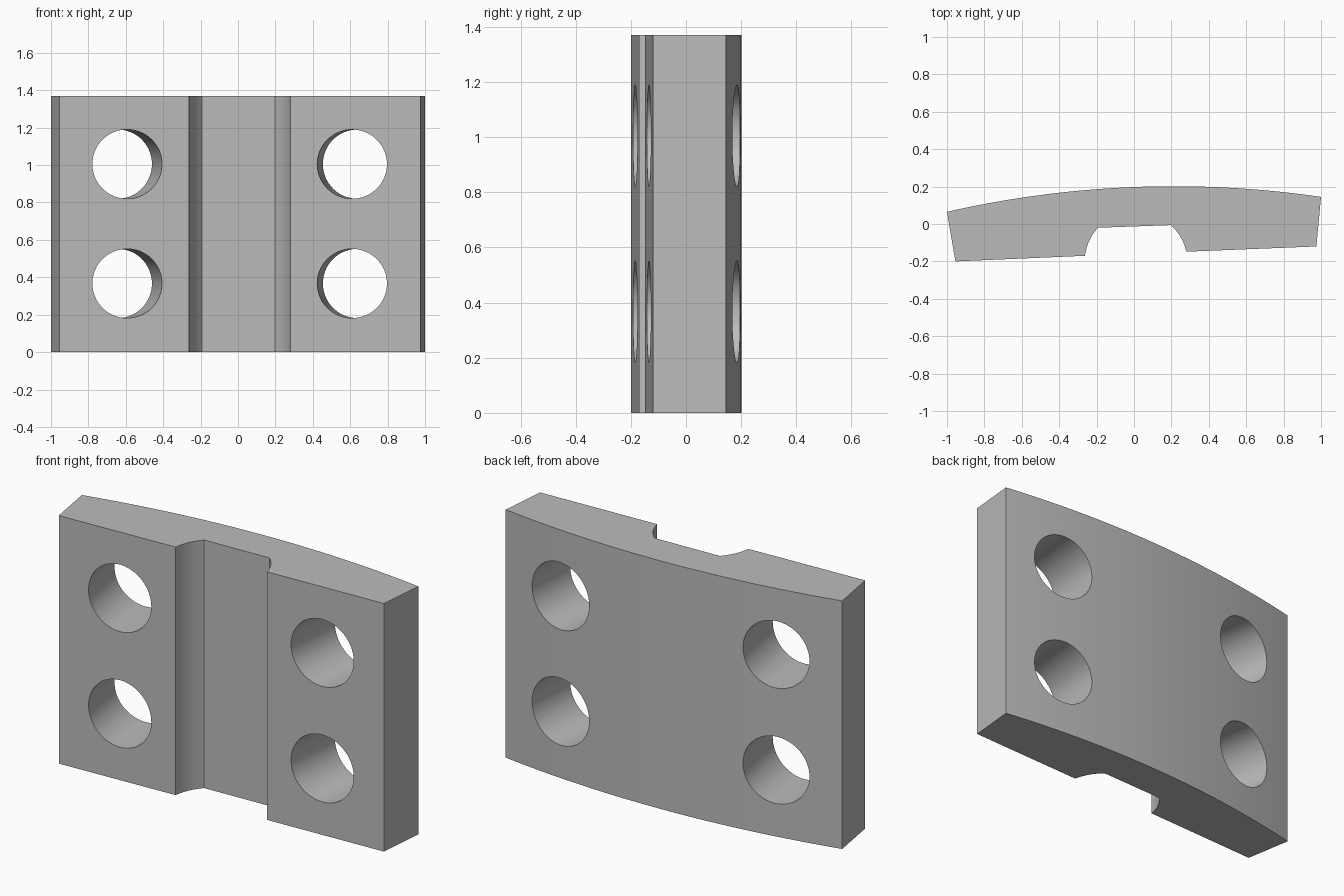
import bpy
import bmesh
import math
from mathutils import Vector

cube = bpy.data.objects.get("Cube")
if cube:
    bpy.data.objects.remove(cube, do_unlink=True)

HEIGHT = 1.37
HOLE_RADIUS = 0.185

grey = bpy.data.materials.new("plain_grey")
grey.use_nodes = True
colour = (0.5, 0.5, 0.5, 1)
grey.diffuse_color = colour
grey.node_tree.nodes["Principled BSDF"].inputs["Base Color"].default_value = colour


def arc(start, end, bulge, steps):
    """Circular arc bulging to the left of start -> end by the given sagitta."""
    a, b = Vector(start), Vector(end)
    half = (b - a) / 2
    c = half.length
    side = Vector((-half.y, half.x)) / c
    radius = (c * c + bulge * bulge) / (2 * bulge)
    centre = (a + b) / 2 + side * (bulge - radius)
    sweep = math.asin(c / radius)
    points = []
    for i in range(steps + 1):
        t = sweep * (2 * i / steps - 1)
        points.append(centre + radius * (math.sin(t) * half / c + math.cos(t) * side))
    return points


def add_object(name, bm):
    bmesh.ops.recalc_face_normals(bm, faces=bm.faces)
    mesh = bpy.data.meshes.new(name)
    bm.to_mesh(mesh)
    bm.free()
    mesh.materials.append(grey)
    obj = bpy.data.objects.new(name, mesh)
    bpy.context.collection.objects.link(obj)
    return obj


# Plate cross-section: flat front pads, rounded-shoulder groove, curved back
outline = [Vector((-0.955, -0.2))]
outline += arc((-0.262, -0.17), (-0.193, -0.02), 0.0128, 10)
outline += arc((0.197, -0.006), (0.28, -0.148), 0.0128, 10)
outline += [Vector((0.975, -0.12))]
outline += reversed(arc((-1, 0.065), (1, 0.145), 0.0925, 48))

bm = bmesh.new()
base = bm.faces.new([bm.verts.new((p.x, p.y, 0)) for p in outline])
grown = bmesh.ops.extrude_face_region(bm, geom=[base], use_keep_orig=True)
top = [v for v in grown["geom"] if isinstance(v, bmesh.types.BMVert)]
bmesh.ops.translate(bm, verts=top, vec=(0, 0, HEIGHT))
plate = add_object("clamp_plate", bm)

# Bolt holes, square to the curved back on each side
bm = bmesh.new()
for x, lean in ((-0.622, -0.16), (0.622, 0.09)):
    axis = Vector((lean, 1, 0)).normalized()
    for z in (0.367, 1.005):
        matrix = axis.to_track_quat("Z", "Y").to_matrix().to_4x4()
        matrix.translation = (x, 0, z)
        bmesh.ops.create_cone(bm, cap_ends=True, segments=64, radius1=HOLE_RADIUS,
                              radius2=HOLE_RADIUS, depth=0.9, matrix=matrix)
cutter = add_object("hole_cutter", bm)
cutter.hide_render = True
cutter.hide_viewport = True

cut = plate.modifiers.new("bolt_holes", "BOOLEAN")
cut.operation = "DIFFERENCE"
cut.solver = "EXACT"
cut.object = cutter

# Bake the cut, then smooth the curved walls
bpy.context.view_layer.objects.active = plate
plate.select_set(True)
bpy.ops.object.modifier_apply(modifier=cut.name)
bpy.data.objects.remove(cutter, do_unlink=True)
bpy.ops.object.shade_smooth_by_angle(angle=math.radians(25))
